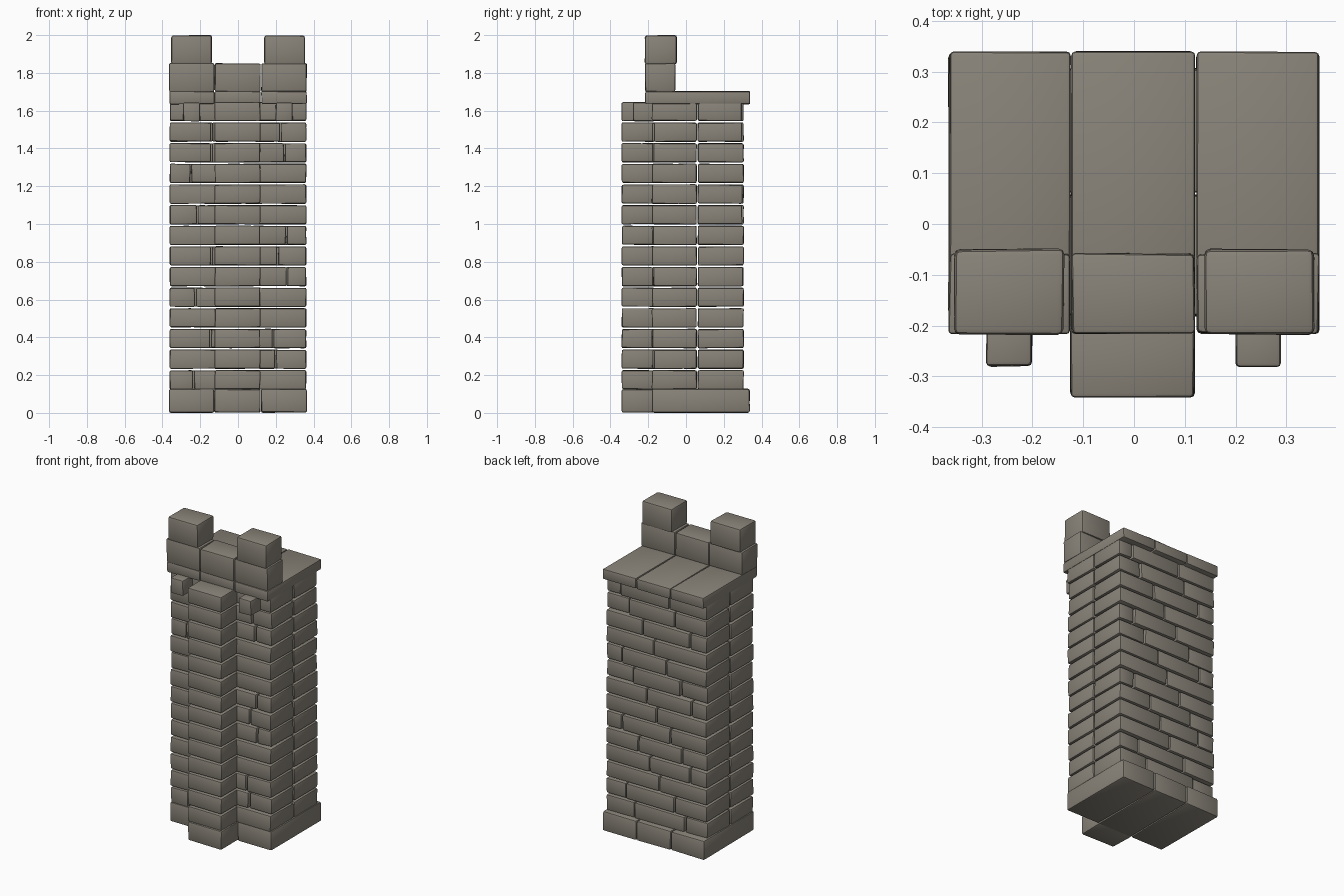
import bpy, bmesh, random
from mathutils import Vector

if "Cube" in bpy.data.objects:
    bpy.data.objects.remove(bpy.data.objects["Cube"])

random.seed(7)
stone = bpy.data.materials.new("warm grey stone")
stone.diffuse_color = (0.25, 0.228, 0.19, 1)
stone.use_nodes = True
stone.node_tree.nodes["Principled BSDF"].inputs["Base Color"].default_value = stone.diffuse_color


def blocks(name, boxes, bevel=0.008, jitter=0.002):
    """One object made of slightly irregular bevelled stones (x0,x1,y0,y1,z0,z1)."""
    bm = bmesh.new()
    for x0, x1, y0, y1, z0, z1 in boxes:
        piece = bmesh.new()
        bmesh.ops.create_cube(piece, size=1)
        for v in piece.verts:
            v.co = Vector((x1 if v.co.x > 0 else x0,
                           y1 if v.co.y > 0 else y0,
                           z1 if v.co.z > 0 else z0))
            v.co += Vector([random.uniform(-jitter, jitter) for _ in range(3)])
            v.co.z = max(v.co.z, 0)
        bmesh.ops.bevel(piece, geom=piece.edges[:], offset=bevel, segments=2,
                        profile=0.5, affect='EDGES', clamp_overlap=True)
        tmp = bpy.data.meshes.new("tmp")
        piece.to_mesh(tmp)
        piece.free()
        bm.from_mesh(tmp)
        bpy.data.meshes.remove(tmp)
    me = bpy.data.meshes.new(name)
    bm.to_mesh(me)
    bm.free()
    me.materials.append(stone)
    ob = bpy.data.objects.new(name, me)
    bpy.context.collection.objects.link(ob)
    bpy.ops.object.select_all(action='DESELECT')
    ob.select_set(True)
    bpy.context.view_layer.objects.active = ob
    bpy.ops.object.shade_smooth_by_angle(angle=0.6)
    return ob


W = 0.364
THIRDS = [(-W, -0.126), (-0.122, 0.119), (0.123, W)]
Z0, PITCH, H = 0.125, 0.1093, 0.1


def course(joints, y0, y1, z):
    """A row of stones split at the given x joints."""
    xs = [-W] + sorted(joints) + [W]
    out = []
    for a, b in zip(xs, xs[1:]):
        d = random.uniform(0, 0.012) if b - a < 0.2 else 0
        front = y0 < -0.1
        out.append((a + 0.003, b - 0.003, y0 + (d if front else 0),
                    y1 - (0 if front else d), z, z + H))
    return out


# Base course
blocks("base_stones", [(a, b, -0.18, 0.337, 0.002, 0.127) for a, b in THIRDS]
       + [(-0.125, 0.119, -0.34, -0.17, 0.002, 0.125)], 0.01)

# Front and back wall courses
front_joints = [[-0.235, 0.1], [-0.1, 0.2], [-0.145, 0.185], [0.0], [-0.225, 0.08],
                [-0.1, 0.26], [-0.14, 0.21], [-0.08, 0.255], [-0.215, 0.1], [0.03],
                [-0.25, 0.08], [-0.14, 0.245], [-0.14, 0.225], [0.0]]
back_joints = [[-0.2, 0.16], [-0.13, 0.22], [-0.02], [0.05, -0.24], [-0.18, 0.13],
               [-0.1, 0.25], [0.0], [-0.25, 0.07], [-0.17, 0.17], [-0.07, 0.25],
               [0.02], [-0.24, 0.1], [-0.13, 0.2], [-0.09, 0.26]]
front, back, pier = [], [], []
for i in range(14):
    z = Z0 + PITCH * i
    front += course(front_joints[i], -0.18, 0.056, z)
    back += course(back_joints[i], 0.063, 0.305, z)
    pier.append((-0.124, 0.118, -0.34, -0.165, z, z + H))
blocks("front_wall", front)
blocks("back_wall", back)

# Projecting central pier and small corbels
blocks("front_pier", pier)
blocks("corbels", [(s * 0.245 - 0.045, s * 0.245 + 0.045, -0.28, -0.165, 1.545, 1.642)
                   for s in (-1, 1)])

# Roof slabs
blocks("roof_slabs", [(a, b, -0.215, 0.34, 1.635, 1.703) for a, b in THIRDS])

# Parapet and raised end merlons
blocks("parapet", [(a, b, -0.215, -0.058, 1.7, 1.85) for a, b in THIRDS])
blocks("merlons", [(s * 0.246 - 0.108, s * 0.246 + 0.108, -0.217, -0.05, 1.845, 1.999)
                   for s in (-1, 1)], 0.012)
